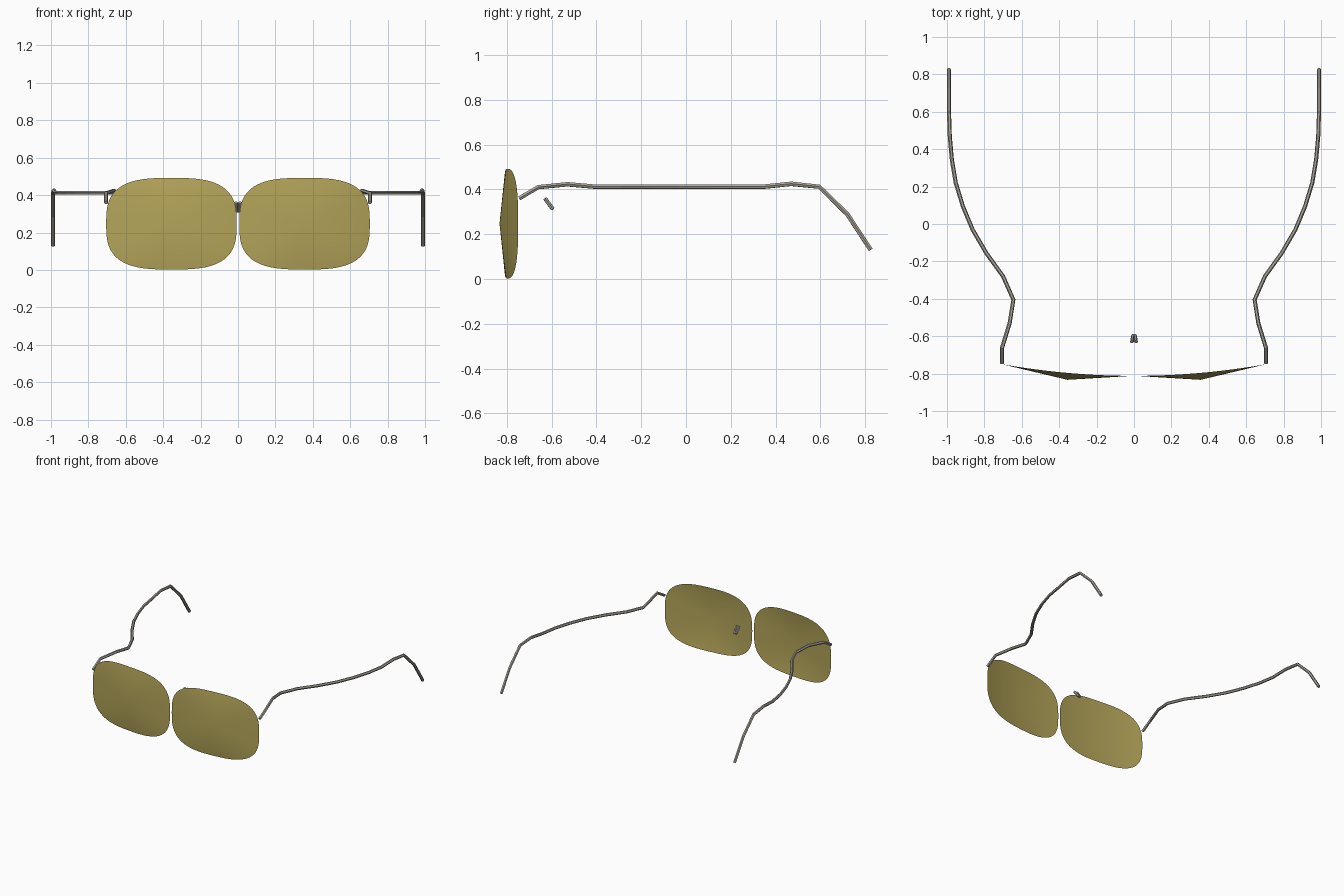
import bpy, bmesh, math

cube = bpy.data.objects.get("Cube")
if cube:
    bpy.data.objects.remove(cube, do_unlink=True)


def material(name, rgb):
    m = bpy.data.materials.new(name)
    m.use_nodes = True
    m.diffuse_color = (*rgb, 1)
    m.node_tree.nodes["Principled BSDF"].inputs["Base Color"].default_value = (*rgb, 1)
    return m


bronze = material("bronze tint", (0.45, 0.37, 0.10))
steel = material("brushed steel", (0.42, 0.39, 0.34))


def add_object(name, mesh, mat):
    mesh.materials.clear()
    mesh.materials.append(mat)
    obj = bpy.data.objects.new(name, mesh)
    bpy.context.collection.objects.link(obj)
    return obj


def wire(name, points, radius):
    """Six-sided flat wire along a path, turned into a mesh."""
    curve = bpy.data.curves.new(name, "CURVE")
    curve.dimensions = "3D"
    curve.bevel_depth = radius
    curve.bevel_resolution = 1
    curve.use_fill_caps = True
    spline = curve.splines.new("POLY")
    spline.points.add(len(points) - 1)
    for p, co in zip(spline.points, points):
        p.co = (*co, 1)
    spline.use_smooth = False
    temp = bpy.data.objects.new(name + "_path", curve)
    bpy.context.collection.objects.link(temp)
    deps = bpy.context.evaluated_depsgraph_get()
    mesh = bpy.data.meshes.new_from_object(temp.evaluated_get(deps))
    bpy.data.objects.remove(temp, do_unlink=True)
    return add_object(name, mesh, steel)


def lens(name, side):
    """Rounded-rectangle sheet on a wrapped rim, raised to a point in front."""
    cx, cz, half_w, half_h, sides = 0.356, 0.247, 0.349, 0.245, 64
    bm = bmesh.new()
    centre = bm.verts.new((side * cx, -0.833, cz))
    rim = []
    for i in range(sides):
        a = math.tau * i / sides
        c, s = math.cos(a), math.sin(a)
        x = cx + half_w * math.copysign(abs(c) ** (2 / 3), c)
        z = cz + half_h * math.copysign(abs(s) ** (2 / 3), s)
        rim.append(bm.verts.new((side * x, -0.812 + 0.125 * x * x, z)))
    for i in range(sides):
        tri = [centre, rim[i], rim[(i + 1) % sides]]
        face = bm.faces.new(tri if side > 0 else tri[::-1])
        face.smooth = True
    mesh = bpy.data.meshes.new(name)
    bm.to_mesh(mesh)
    bm.free()
    return add_object(name, mesh, bronze)


# Temple path: hinge, inward pinch, outward sweep, ear hook
temple = [
    (0.705, -0.745, 0.36), (0.705, -0.66, 0.41), (0.665, -0.53, 0.423),
    (0.645, -0.405, 0.412), (0.70, -0.28, 0.412), (0.79, -0.155, 0.412),
    (0.863, -0.03, 0.412), (0.915, 0.095, 0.412), (0.953, 0.22, 0.412),
    (0.974, 0.345, 0.412), (0.985, 0.47, 0.425), (0.989, 0.595, 0.412),
    (0.989, 0.72, 0.29), (0.989, 0.825, 0.13),
]

for side, label in ((1, "left"), (-1, "right")):
    lens(label + "_lens", side)
    wire(label + "_temple", [(side * x, y, z) for x, y, z in temple], 0.011)

# Small bent wire behind the gap between the lenses
wire("bridge_clip", [(-0.011, -0.63, 0.36), (-0.007, -0.597, 0.315),
                     (0.007, -0.597, 0.315), (0.011, -0.63, 0.36)], 0.01)
